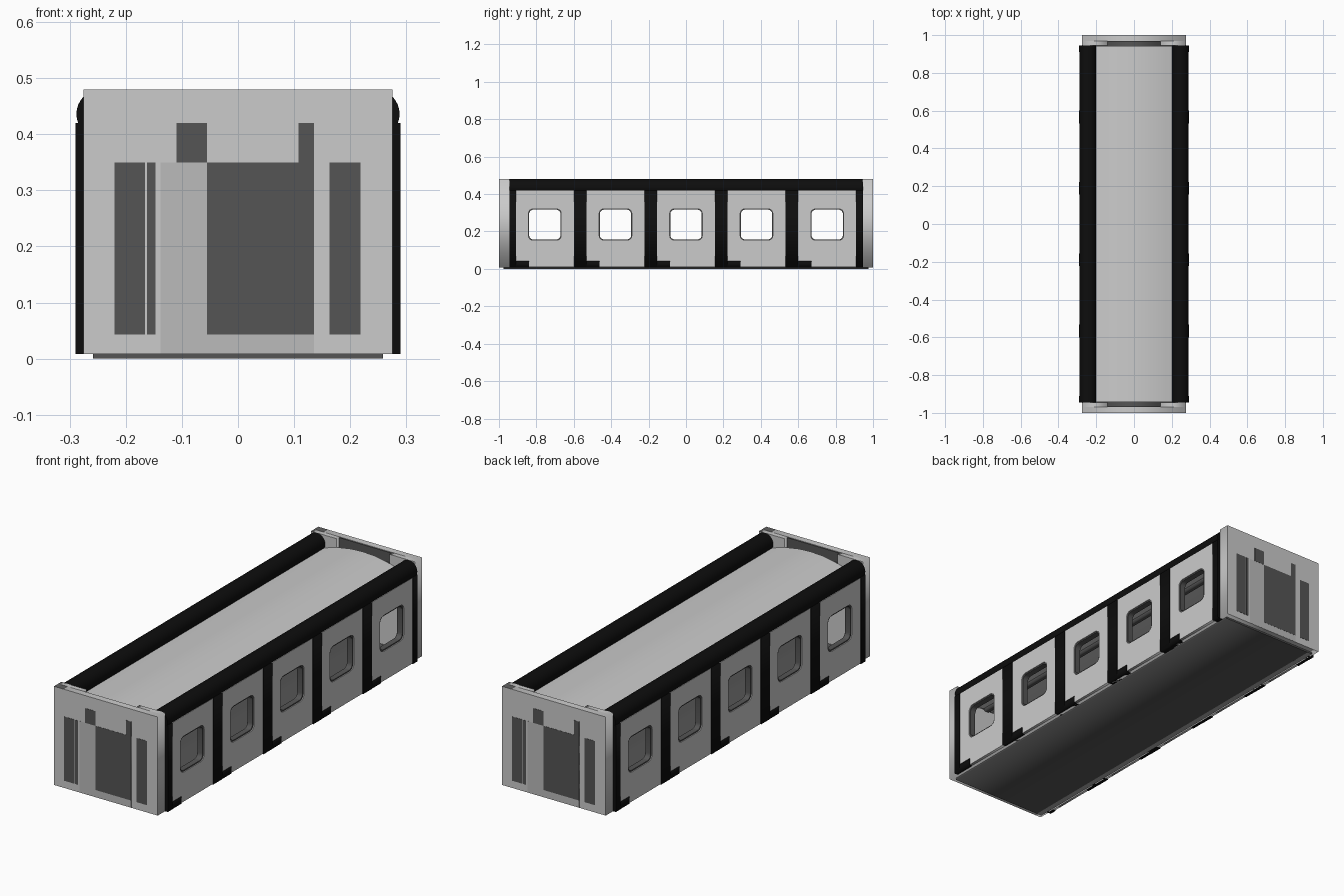
import bpy
from math import pi, sin, cos
from mathutils import Matrix

if "Cube" in bpy.data.objects:
    bpy.data.objects.remove(bpy.data.objects["Cube"])


def material(name, v):
    m = bpy.data.materials.new(name)
    m.diffuse_color = (v, v, v, 1)
    m.use_nodes = True
    m.node_tree.nodes["Principled BSDF"].inputs["Base Color"].default_value = m.diffuse_color
    return m


BLACK = material("black_paint", 0.004)
DARK = material("dark_grey", 0.09)
DOOR = material("door_grey", 0.5)

# local drawing plane -> world
PLANES = {
    "yz": Matrix(((0, 0, 1, 0), (1, 0, 0, 0), (0, 1, 0, 0), (0, 0, 0, 1))),
    "xz": Matrix(((1, 0, 0, 0), (0, 0, -1, 0), (0, 1, 0, 0), (0, 0, 0, 1))),
}


def plate(name, loops, plane, a, b, mat=None):
    """Extrude 2D outlines (first is the outside, others holes) from depth a to b."""
    cu = bpy.data.curves.new(name, "CURVE")
    cu.dimensions = "2D"
    cu.fill_mode = "BOTH"
    cu.extrude = abs(b - a) / 2
    for pts in loops:
        s = cu.splines.new("POLY")
        s.points.add(len(pts) - 1)
        for p, (u, v) in zip(s.points, pts):
            p.co = (u, v, 0, 1)
        s.use_cyclic_u = True
    tmp = bpy.data.objects.new(name, cu)
    bpy.context.collection.objects.link(tmp)
    deps = bpy.context.evaluated_depsgraph_get()
    me = bpy.data.meshes.new_from_object(tmp.evaluated_get(deps))
    bpy.data.objects.remove(tmp)
    sign = -1 if plane == "xz" else 1
    me.transform(PLANES[plane] @ Matrix.Translation((0, 0, sign * (a + b) / 2)))
    me.materials.clear()
    if mat:
        me.materials.append(mat)
    ob = bpy.data.objects.new(name, me)
    bpy.context.collection.objects.link(ob)
    return ob


def rect(u0, u1, v0, v1):
    return [(u0, v0), (u1, v0), (u1, v1), (u0, v1)]


def rounded(cu, cv, w, h, r, n=5):
    pts = []
    for k, (sx, sy) in enumerate(((1, 1), (-1, 1), (-1, -1), (1, -1))):
        for i in range(n + 1):
            t = (k + i / n) * pi / 2
            pts.append((cu + sx * (w / 2 - r) + r * cos(t),
                        cv + sy * (h / 2 - r) + r * sin(t)))
    return pts


def box(name, x0, x1, y0, y1, z0, z1, mat=None):
    return plate(name, [rect(x0, x1, z0, z1)], "xz", y0, y1, mat)


def smooth(ob):
    bpy.ops.object.select_all(action="DESELECT")
    ob.select_set(True)
    bpy.context.view_layer.objects.active = ob
    bpy.ops.object.shade_smooth_by_angle(angle=0.6)


half = []  # parts repeated by a half turn about z
bays = [-0.755, -0.377, 0, 0.377, 0.755]
END, ZW = 0.945, 0.237

# side wall with five window openings
holes = [rounded(c, ZW, 0.18, 0.172, 0.027) for c in bays]
half.append(plate("side_wall", [rect(-END, END, 0.01, 0.44)] + holes, "yz", 0.25, 0.272))

# window panels with frames and foot blocks
for c in bays:
    half.append(plate("window_panel", [rect(c - 0.157, c + 0.157, 0.01, 0.42),
                                       rounded(c, ZW, 0.18, 0.172, 0.027)], "yz", 0.271, 0.287))
    half.append(plate("window_frame", [rounded(c, ZW, 0.184, 0.176, 0.029),
                                       rounded(c, ZW, 0.168, 0.16, 0.024)], "yz", 0.255, 0.283, DARK))
    half.append(box("foot_block", 0.262, 0.289, c - 0.155, c - 0.085, 0.008, 0.042, BLACK))

# black pillars between the panels
edges = [-END] + [e for c in bays for e in (c - 0.155, c + 0.155)] + [END]
for a, b in zip(edges[::2], edges[1::2]):
    half.append(box("pillar", 0.255, 0.29, a, b, 0.008, 0.42, BLACK))

# rounded roof edge
arc = [(0.244 + 0.044 * cos(2 * pi * i / 32), 0.436 + 0.044 * sin(2 * pi * i / 32)) for i in range(32)]
roll = plate("roof_edge", [arc], "xz", -END, END, BLACK)
smooth(roll)
half.append(roll)

# ceiling rail
half.append(box("ceiling_rail", 0.09, 0.115, -0.94, 0.94, 0.405, 0.43, DARK))

# end cap: outer slab and notched inner slab
half.append(box("end_cap", -0.275, 0.275, -1, -0.968, 0.008, 0.48))
half.append(plate("end_cap_inner", [[(-0.275, 0.008), (0.275, 0.008), (0.275, 0.48), (0.14, 0.48),
                                     (0.14, 0.42), (-0.14, 0.42), (-0.14, 0.48), (-0.275, 0.48)]],
                  "xz", -0.968, -END))
half.append(box("notch_back", -0.14, 0.14, -0.969, -0.964, 0.42, 0.478, DARK))
half.append(box("notch_floor", -0.14, 0.14, -0.965, -0.943, 0.415, 0.43, DARK))

# door and dark inlays on the end
half.append(box("end_door", -0.138, 0.135, -1.0004, -0.99, 0.009, 0.35, DOOR))
for x0, x1, z0, z1 in ((-0.22, -0.166, 0.043, 0.35), (-0.162, -0.147, 0.043, 0.35),
                       (-0.055, 0.135, 0.043, 0.35), (0.163, 0.218, 0.043, 0.35),
                       (-0.11, -0.055, 0.35, 0.42), (0.108, 0.135, 0.35, 0.42)):
    half.append(box("end_inlay", x0, x1, -1.001, -0.99, z0, z1, DARK))

# second half by rotation
for ob in half:
    twin = ob.copy()
    twin.matrix_world = Matrix.Rotation(pi, 4, "Z")
    bpy.context.collection.objects.link(twin)

# arched roof shell
top = [(-0.215, 0.415), (-0.17, 0.43), (-0.12, 0.443), (-0.06, 0.453), (0, 0.456)]
top += [(-x, z) for x, z in top[-2::-1]]
roof = plate("roof", [top + [(x, z - 0.025) for x, z in reversed(top)]], "xz", -0.943, 0.943)
smooth(roof)

# chassis, interior floor and dark underside
box("chassis", -0.273, 0.273, -END, END, 0.008, 0.03)
box("interior_floor", -0.25, 0.25, -END, END, 0.03, 0.04, DARK)
box("underside", -0.258, 0.258, -0.975, 0.975, 0, 0.012, DARK)
